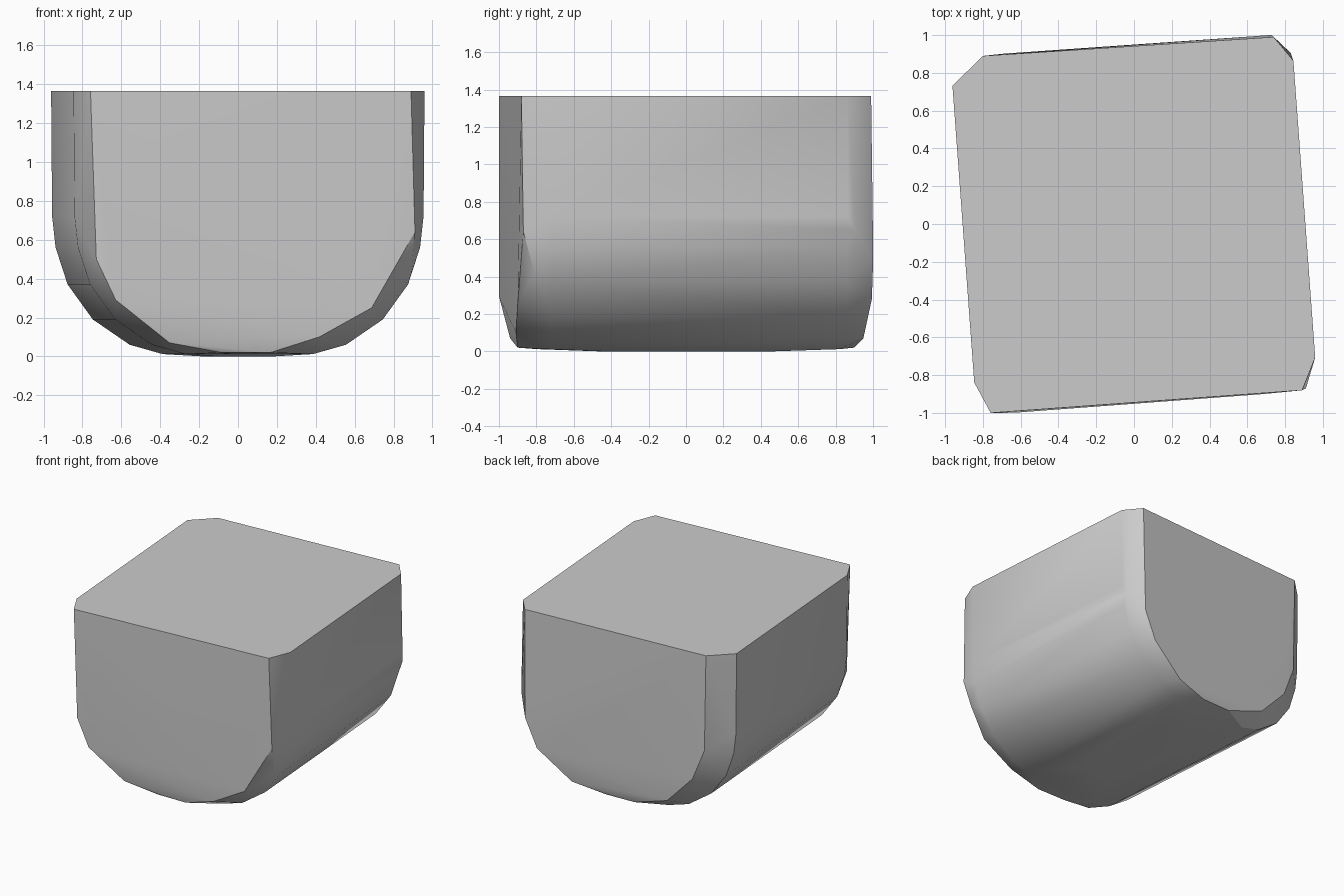
import bpy
import bmesh
import math

cube = bpy.data.objects.get("Cube")
if cube:
    bpy.data.objects.remove(cube, do_unlink=True)

TOP = 1.365
TURN = math.radians(4.2)

# Half of the U-shaped cross-section: (x, z)
half_section = [(0.905, TOP), (0.90, 0.72), (0.882, 0.56), (0.82, 0.37),
                (0.69, 0.19), (0.50, 0.06), (0.33, 0.012), (0.15, 0.0)]

# Slightly uneven end faces: (x, y, z)
front_face = [(-0.83, -0.942, TOP), (-0.80, -0.944, 0.50), (-0.70, -0.95, 0.29),
              (-0.42, -0.912, 0.07), (-0.15, -0.892, 0.02), (0.10, -0.91, 0.02),
              (0.35, -0.938, 0.10), (0.62, -0.948, 0.25), (0.828, -0.873, 0.42),
              (0.844, -0.934, 0.64), (0.823, -0.943, TOP)]
back_face = [(-0.733, 0.946, TOP), (-0.72, 0.946, 0.60), (-0.62, 0.95, 0.35),
             (-0.40, 0.94, 0.12), (-0.10, 0.90, 0.02), (0.15, 0.89, 0.02),
             (0.42, 0.92, 0.07), (0.70, 0.945, 0.28), (0.80, 0.945, 0.50),
             (0.81, 0.933, TOP)]


def section(y, lift):
    """Full U section at y, with its underside raised a little."""
    return [(side * x, y, max(z, lift))
            for side in (-1, 1) for x, z in half_section]


points = front_face + back_face
for y, lift in ((-0.775, 0.012), (-0.45, 0.0), (0.45, 0.0), (0.80, 0.012)):
    points += section(y, lift)
points.append((0.894, 0.842, 0.65))

# Wrap the sections and end faces in one closed skin
bm = bmesh.new()
for p in points:
    bm.verts.new(p)
hull = bmesh.ops.convex_hull(bm, input=bm.verts)
unused = {g for g in hull["geom_interior"] + hull["geom_unused"]
          if isinstance(g, bmesh.types.BMVert)}
bmesh.ops.delete(bm, geom=list(unused), context='VERTS')
bmesh.ops.dissolve_limit(bm, angle_limit=math.radians(0.6),
                         verts=bm.verts, edges=bm.edges)
bmesh.ops.recalc_face_normals(bm, faces=bm.faces)
mesh = bpy.data.meshes.new("rounded_block")
bm.to_mesh(mesh)
bm.free()

block = bpy.data.objects.new("rounded_block", mesh)
block.rotation_euler.z = TURN
bpy.context.collection.objects.link(block)

# Plain grey
grey = bpy.data.materials.new("plain_grey")
grey.use_nodes = True
colour = (0.6, 0.6, 0.6, 1.0)
grey.diffuse_color = colour
grey.node_tree.nodes["Principled BSDF"].inputs["Base Color"].default_value = colour
mesh.materials.append(grey)

# Soft underside, crisp rims
bpy.ops.object.select_all(action='DESELECT')
block.select_set(True)
bpy.context.view_layer.objects.active = block
bpy.ops.object.shade_smooth_by_angle(angle=math.radians(30))
